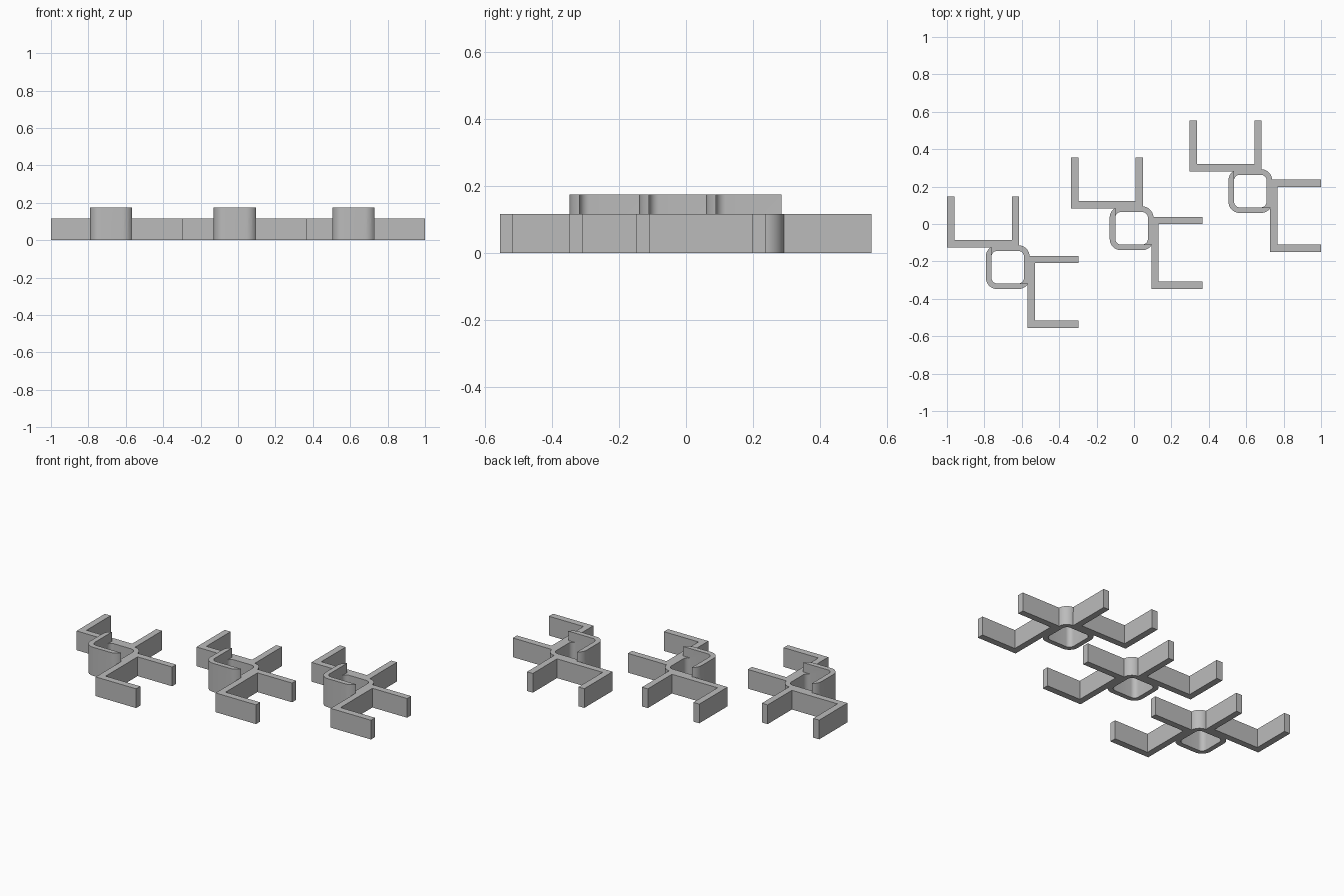
import bpy, bmesh, math

if "Cube" in bpy.data.objects:
    bpy.data.objects.remove(bpy.data.objects["Cube"])

BASE_H, TALL_H = 0.117, 0.174
CORNER, R_OUT, R_IN = 0.057, 0.06, 0.03   # arc centres and radii of the square ring

grey = bpy.data.materials.new("grey plastic")
grey.diffuse_color = (0.5, 0.5, 0.5, 1)
grey.use_nodes = True
grey.node_tree.nodes["Principled BSDF"].inputs["Base Color"].default_value = grey.diffuse_color


def arc(sx, sy, r, a0, a1, n=8):
    """Points of a corner arc centred on one corner of the ring."""
    return [(sx * CORNER + r * math.cos(math.radians(a0 + (a1 - a0) * i / n)),
             sy * CORNER + r * math.sin(math.radians(a0 + (a1 - a0) * i / n)))
            for i in range(n + 1)]


def rounded_square(r):
    return (arc(1, 1, r, 0, 90) + arc(-1, 1, r, 90, 180)
            + arc(-1, -1, r, 180, 270) + arc(1, -1, r, 270, 360))


def prism(name, outline, z0, z1):
    """Extrude a closed outline upwards into a solid."""
    bm = bmesh.new()
    face = bm.faces.new([bm.verts.new((x, y, z0)) for x, y in outline])
    top = bmesh.ops.extrude_face_region(bm, geom=[face])["geom"]
    for v in top:
        if isinstance(v, bmesh.types.BMVert):
            v.co.z = z1
    bmesh.ops.recalc_face_normals(bm, faces=bm.faces)
    mesh = bpy.data.meshes.new(name)
    bm.to_mesh(mesh)
    bm.free()
    mesh.materials.append(grey)
    obj = bpy.data.objects.new(name, mesh)
    bpy.context.collection.objects.link(obj)
    return obj


def combine(target, tool, operation):
    """Apply a boolean and discard the tool."""
    mod = target.modifiers.new("join", 'BOOLEAN')
    mod.operation, mod.solver, mod.object = operation, 'EXACT', tool
    bpy.context.view_layer.objects.active = target
    bpy.ops.object.modifier_apply(modifier=mod.name)
    bpy.data.objects.remove(tool)


# Square ring with rounded corners
clip = prism("left_clip", rounded_square(R_OUT), 0, BASE_H)
combine(clip, prism("hole", rounded_square(R_IN), -0.1, 0.3), 'DIFFERENCE')

# Two mirrored brackets with two prongs each
bracket = [(-.325, .106), (.061, .106), (.061, .378), (.022, .378),
           (.022, .145), (-.285, .145), (-.285, .378), (-.325, .378)]
combine(clip, prism("back_bracket", bracket, 0, BASE_H), 'UNION')
combine(clip, prism("side_bracket", [(y, x) for x, y in bracket], 0, BASE_H), 'UNION')

# Raised wall along the left and front of the ring
wall = (arc(-1, 1, R_OUT, 120, 180) + arc(-1, -1, R_OUT, 180, 270)
        + arc(1, -1, R_OUT, 270, 330) + [(CORNER, -CORNER - R_IN)]
        + arc(-1, -1, R_IN, 270, 180) + [(-CORNER - R_IN, CORNER)])
combine(clip, prism("raised_wall", wall, BASE_H, TALL_H), 'UNION')

# Merge flat neighbouring faces and smooth the rounded corners
bm = bmesh.new()
bm.from_mesh(clip.data)
bmesh.ops.remove_doubles(bm, verts=bm.verts, dist=0.0005)
bmesh.ops.dissolve_limit(bm, angle_limit=math.radians(1), verts=bm.verts, edges=bm.edges)
bm.to_mesh(clip.data)
bm.free()
bpy.ops.object.select_all(action='DESELECT')
clip.select_set(True)
bpy.context.view_layer.objects.active = clip
bpy.ops.object.shade_smooth_by_angle(angle=math.radians(30))

# Three copies in a diagonal row
clip.location = (-0.675, -0.231, 0)
for name, dx, dy in (("middle_clip", 0.662, 0.208), ("right_clip", 1.297, 0.407)):
    copy = clip.copy()
    copy.name = name
    copy.location = (-0.675 + dx, -0.231 + dy, 0)
    bpy.context.collection.objects.link(copy)
